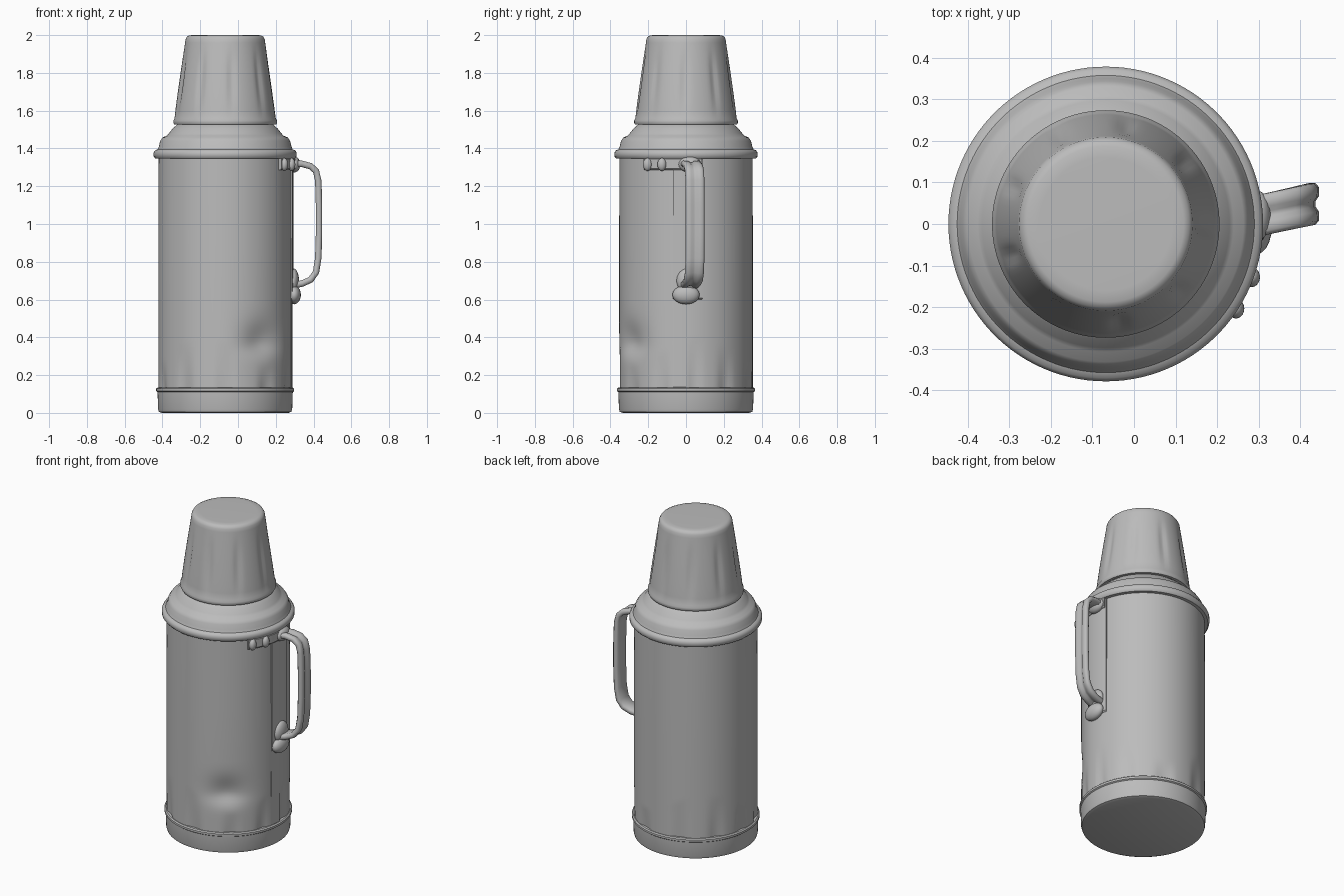
import bpy, bmesh
from math import sin, cos, pi, radians, exp
from mathutils import Vector

if "Cube" in bpy.data.objects:
    bpy.data.objects.remove(bpy.data.objects["Cube"])

CX = -0.068     # bottle axis
SEG = 108

grey = bpy.data.materials.new("plain grey")
grey.use_nodes = True
COLOUR = (0.5, 0.5, 0.5, 1)
grey.diffuse_color = COLOUR
bsdf = grey.node_tree.nodes["Principled BSDF"]
bsdf.inputs["Base Color"].default_value = COLOUR
bsdf.inputs["Roughness"].default_value = 0.7


def finish(name, bm, angle=40):
    bmesh.ops.recalc_face_normals(bm, faces=bm.faces)
    mesh = bpy.data.meshes.new(name)
    bm.to_mesh(mesh)
    bm.free()
    mesh.materials.append(grey)
    ob = bpy.data.objects.new(name, mesh)
    bpy.context.collection.objects.link(ob)
    bpy.ops.object.select_all(action='DESELECT')
    ob.select_set(True)
    bpy.context.view_layer.objects.active = ob
    bpy.ops.object.shade_smooth_by_angle(angle=radians(angle))
    return ob


def bridge(bm, rings, cap=True):
    for a, b in zip(rings, rings[1:]):
        n = len(a)
        for i in range(n):
            j = (i + 1) % n
            bm.faces.new((a[i], a[j], b[j], b[i]))
    if cap:
        bm.faces.new(rings[0])
        bm.faces.new(rings[-1])


def lathe(name, profile, shape=lambda a, z: 0):
    """Turn (radius, height) pairs round the axis; shape offsets the radius."""
    bm = bmesh.new()
    rings = []
    for r, z in profile:
        ring = []
        for i in range(SEG):
            a = 2 * pi * i / SEG
            q = r + shape(a, z)
            ring.append(bm.verts.new((CX + q * cos(a), q * sin(a), z)))
        rings.append(ring)
    bridge(bm, rings)
    return finish(name, bm)


def curved_plate(name, a0, a1, z0, z1, r0, r1, steps=14):
    """Plate that hugs the body between two angles in degrees."""
    bm = bmesh.new()
    rings = []
    c = min(0.008, (r1 - r0) / 2)
    for i in range(steps + 1):
        a = radians(a0 + (a1 - a0) * i / steps)
        section = [(r0, z0), (r1 - c, z0), (r1, z0 + c),
                   (r1, z1 - c), (r1 - c, z1), (r0, z1)]
        rings.append([bm.verts.new((CX + r * cos(a), r * sin(a), z)) for r, z in section])
    bridge(bm, rings)
    return finish(name, bm)


def blob(name, centre, size):
    bm = bmesh.new()
    bmesh.ops.create_uvsphere(bm, u_segments=20, v_segments=12, radius=1)
    for v in bm.verts:
        v.co = Vector([c + s * p for c, s, p in zip(centre, size, v.co)])
    return finish(name, bm)


# Worn body: a dent low on the front and shallow creases above the base
def wear(a, z):
    da = (a - radians(303) + pi) % (2 * pi) - pi
    dent = 0.032 * exp(-(da / 0.3) ** 2)
    dent *= exp(-((z - 0.37) / (0.1 if z > 0.37 else 0.06)) ** 2)
    reach = 0.2 + 0.07 * sin(3 * a + 1)
    crease = 0.012 * max(0, sin(11 * a + sin(2 * a))) * max(0, 1 - (z - 0.13) / reach)
    return -dent - crease


body_profile = [(0.354, 0.1 + 0.02 * i) for i in range(25)] + [(0.354, 0.9), (0.352, 1.37)]
lathe("body", body_profile, wear)

# Base cap with a lip
lathe("base", [(0.335, 0), (0.351, 0.006), (0.355, 0.02), (0.358, 0.11),
               (0.365, 0.115), (0.365, 0.128), (0.358, 0.134), (0.34, 0.134)])

# Stepped collar
lathe("collar", [(0.345, 1.345), (0.37, 1.347), (0.379, 1.358), (0.379, 1.378),
                 (0.371, 1.39), (0.358, 1.395), (0.351, 1.41), (0.344, 1.44),
                 (0.332, 1.458), (0.308, 1.468), (0.298, 1.48), (0.278, 1.505),
                 (0.25, 1.53), (0.22, 1.54)])


# Cup lid with shallow flutes
def flutes(a, z):
    if 1.56 < z < 1.93:
        return -0.009 * max(0, cos(9 * a + 0.3)) ** 4 * sin(pi * (z - 1.56) / 0.37)
    return 0


wall = [(0.268 - 0.056 * t ** 1.1, 1.56 + 0.4 * t) for t in [i / 10 for i in range(11)]]
lathe("cup_lid", [(0.24, 1.525), (0.27, 1.527), (0.274, 1.535), (0.274, 1.548)] + wall +
      [(0.209, 1.98), (0.201, 1.993), (0.188, 1.999), (0.16, 2.0)], flutes)

# Back plate behind the handle, and the seam running down to the base
curved_plate("handle_back_plate", -11, 14, 0.6, 1.35, 0.345, 0.361)
curved_plate("body_seam", -11, 0, 0.13, 0.62, 0.345, 0.357)

# Upper bracket with its rivets
curved_plate("upper_bracket", -37, 13, 1.285, 1.352, 0.345, 0.372)
for i, deg in enumerate((-20, -33)):
    a = radians(deg)
    blob(f"bracket_rivet_{i + 1}", (CX + 0.374 * cos(a), 0.374 * sin(a), 1.315),
         (0.02, 0.024, 0.034))
blob("upper_socket", (0.298, 0.02, 1.315), (0.032, 0.06, 0.042))

# Lower mount
blob("lower_mount", (0.297, 0.0, 0.625), (0.036, 0.072, 0.05))
blob("lower_socket", (0.293, 0.01, 0.70), (0.03, 0.06, 0.065))

# Grooved strap handle, rounded at both bends
path = [(0.29, 1.318), (0.34, 1.318), (0.385, 1.306), (0.413, 1.28), (0.425, 1.23),
        (0.429, 1.1), (0.429, 0.95), (0.425, 0.82), (0.413, 0.745), (0.385, 0.705),
        (0.34, 0.685), (0.29, 0.675)]
section = [(-0.05, -0.008), (-0.04, -0.017), (0.04, -0.017), (0.05, -0.008),
           (0.05, 0.008), (0.04, 0.017), (0.018, 0.016), (0.006, 0.008),
           (-0.006, 0.008), (-0.018, 0.016), (-0.04, 0.017), (-0.05, 0.008)]
bm = bmesh.new()
rings = []
for i, (x, z) in enumerate(path):
    before, after = path[max(i - 1, 0)], path[min(i + 1, len(path) - 1)]
    t = Vector((after[0] - before[0], after[1] - before[1])).normalized()
    out = Vector((-t.y, t.x))
    y = 0.02 + (x - 0.3) * 0.22
    rings.append([bm.verts.new((x + out.x * d, y + w, z + out.y * d)) for w, d in section])
bridge(bm, rings)
handle = finish("handle", bm, 50)
